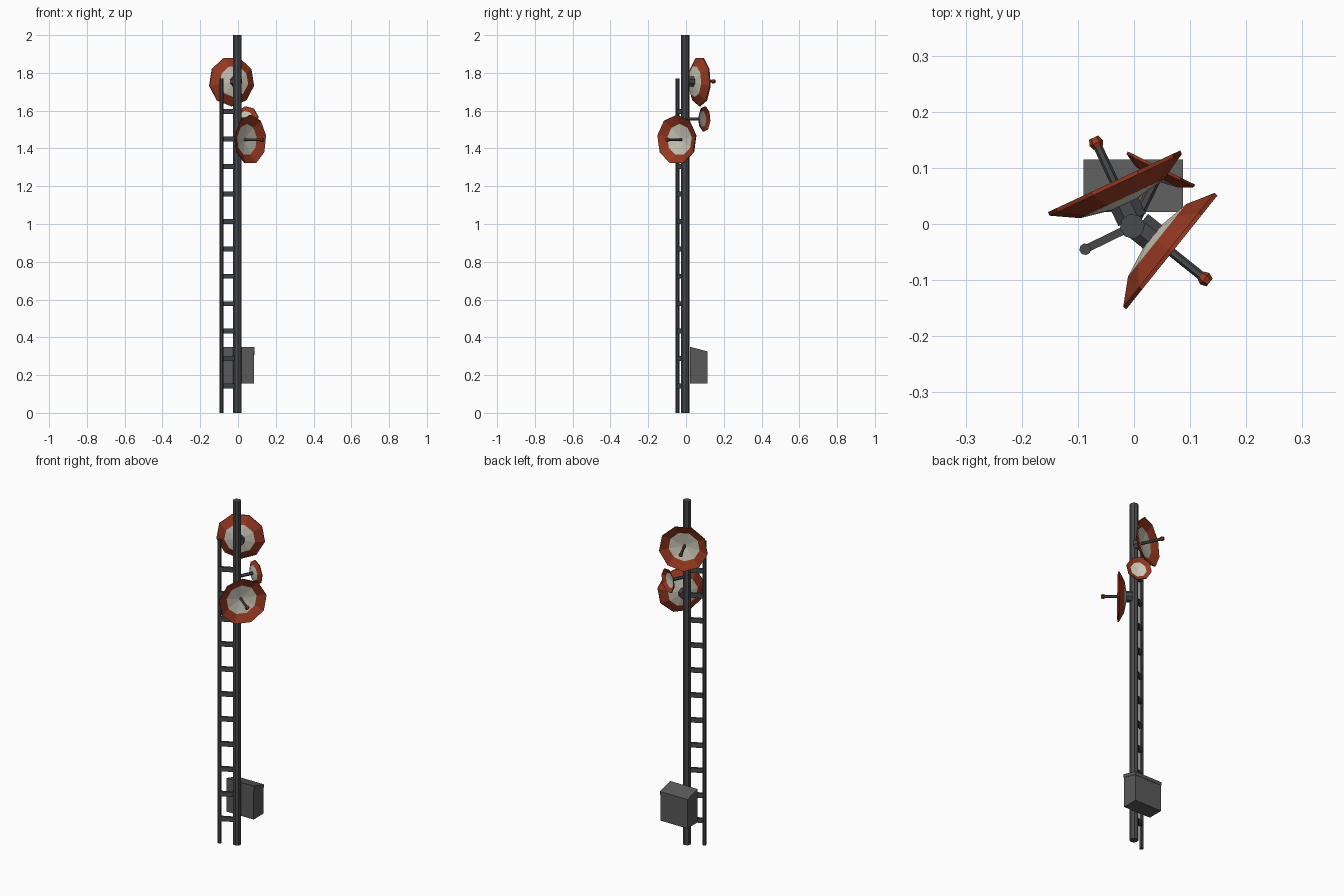
import bpy, bmesh
from math import radians, cos, sin, pi
from mathutils import Matrix, Vector

if "Cube" in bpy.data.objects:
    bpy.data.objects.remove(bpy.data.objects["Cube"])


def material(name, rgb):
    m = bpy.data.materials.new(name)
    m.diffuse_color = (*rgb, 1)
    m.use_nodes = True
    m.node_tree.nodes["Principled BSDF"].inputs["Base Color"].default_value = m.diffuse_color
    return m


STEEL = material("dark_steel", (0.065, 0.067, 0.07))
GREY = material("cabinet_grey", (0.10, 0.10, 0.10))
RED = material("red_paint", (0.30, 0.04, 0.015))
CREAM = material("cream_panel", (0.62, 0.59, 0.49))


def finish(name, bm, mats, matrix=Matrix()):
    bmesh.ops.recalc_face_normals(bm, faces=bm.faces)
    me = bpy.data.meshes.new(name)
    bm.to_mesh(me)
    bm.free()
    for m in mats:
        me.materials.append(m)
    ob = bpy.data.objects.new(name, me)
    ob.matrix_world = matrix
    bpy.context.collection.objects.link(ob)
    return ob


def lathe(name, profile, sides, mats, bands=None, matrix=Matrix(), phase=0.0):
    """Spin (radius, height) points round local z; bands = material index per segment."""
    bm = bmesh.new()
    rings = []
    for r, h in profile:
        if r == 0:
            rings.append([bm.verts.new((0, 0, h))] * sides)
        else:
            rings.append([bm.verts.new((r * cos(phase + 2 * pi * i / sides),
                                        r * sin(phase + 2 * pi * i / sides), h))
                          for i in range(sides)])
    for k, (a, b) in enumerate(zip(rings, rings[1:])):
        for i in range(sides):
            j = (i + 1) % sides
            quad = list(dict.fromkeys((a[i], a[j], b[j], b[i])))
            bm.faces.new(quad).material_index = bands[k] if bands else 0
    for ring in (rings[0], rings[-1]):
        if ring[0] is not ring[1]:
            bm.faces.new(ring)
    return finish(name, bm, mats, matrix)


def block(name, matrix, size, mat):
    bm = bmesh.new()
    bmesh.ops.create_cube(bm, size=1, matrix=Matrix.Diagonal((*size, 1)))
    return finish(name, bm, [mat], matrix)


def facing(x, y, z, degrees):
    """Frame whose z axis points horizontally along the heading, y axis up."""
    n = Vector((cos(radians(degrees)), sin(radians(degrees)), 0))
    up = Vector((0, 0, 1))
    side = up.cross(n)
    return Matrix.Translation((x, y, z)) @ Matrix((side, up, n)).transposed().to_4x4()


# mast and ladder rail
PX, PY = -0.003, -0.004
RX, RY = -0.087, -0.045
lathe("mast", [(0.0225, 0), (0.0225, 2)], 8, [STEEL],
      matrix=Matrix.Translation((PX, PY, 0)), phase=radians(10))
lathe("ladder_rail", [(0.0105, 0), (0.0105, 1.77)], 8, [STEEL],
      matrix=Matrix.Translation((RX, RY, 0)), phase=radians(10))

# ladder rungs
span = Vector((RX - PX, RY - PY, 0))
turn = Matrix.Rotation(span.to_2d().angle_signed(Vector((1, 0))), 4, 'Z')
for i in range(11):
    mid = Vector((PX, PY, 0.142 + 0.1453 * i)) + span / 2
    block(f"rung_{i + 1}", Matrix.Translation(mid) @ turn, (span.length, 0.014, 0.026), STEEL)


# equipment cabinet with a sloped lid
def side_extrusion(name, outline, x0, x1, mat):
    bm = bmesh.new()
    face = bm.faces.new([bm.verts.new((x0, y, z)) for y, z in outline])
    out = bmesh.ops.extrude_face_region(bm, geom=[face])
    moved = [v for v in out["geom"] if isinstance(v, bmesh.types.BMVert)]
    bmesh.ops.translate(bm, verts=moved, vec=(x1 - x0, 0, 0))
    finish(name, bm, [mat])


side_extrusion("cabinet", [(0.022, 0.155), (0.113, 0.155), (0.113, 0.306), (0.022, 0.331)],
               -0.088, 0.085, GREY)
side_extrusion("cabinet_lid", [(0.021, 0.331), (0.115, 0.306), (0.115, 0.325), (0.021, 0.35)],
               -0.09, 0.087, GREY)


# large dishes: reflector, mount, feed rod and feed cap
def big_dish(label, x, y, z, heading, phase):
    m = facing(x, y, z, heading)
    lathe(f"{label}_reflector",
          [(0, 0.034), (0.084, 0.050), (0.132, 0.077), (0.132, 0.084), (0.084, 0.058), (0, 0.042)],
          9, [CREAM, RED], [0, 1, 1, 1, 0], m, radians(phase))
    lathe(f"{label}_mount", [(0.029, 0.008), (0.029, 0.042)], 8, [STEEL],
          matrix=m, phase=radians(22.5))
    lathe(f"{label}_feed_rod", [(0.008, 0.03), (0.008, 0.155)], 6, [STEEL], matrix=m)
    lathe(f"{label}_feed_cap", [(0.009, 0.15), (0.013, 0.159), (0.009, 0.17)], 6, [RED], matrix=m)


big_dish("upper_dish", 0, 0, 1.755, 115, -90)
big_dish("lower_dish", 0.002, 0.002, 1.446, -38.7, 90)

# small dish on an arm
m = facing(0, 0, 1.556, 63.8)
lathe("small_dish_reflector",
      [(0, 0.086), (0.043, 0.093), (0.068, 0.106), (0.068, 0.111), (0.043, 0.098), (0, 0.091)],
      8, [CREAM, RED], [0, 1, 1, 1, 0], m, radians(80))
lathe("small_dish_arm", [(0.009, 0), (0.009, 0.088)], 6, [STEEL], matrix=m)
